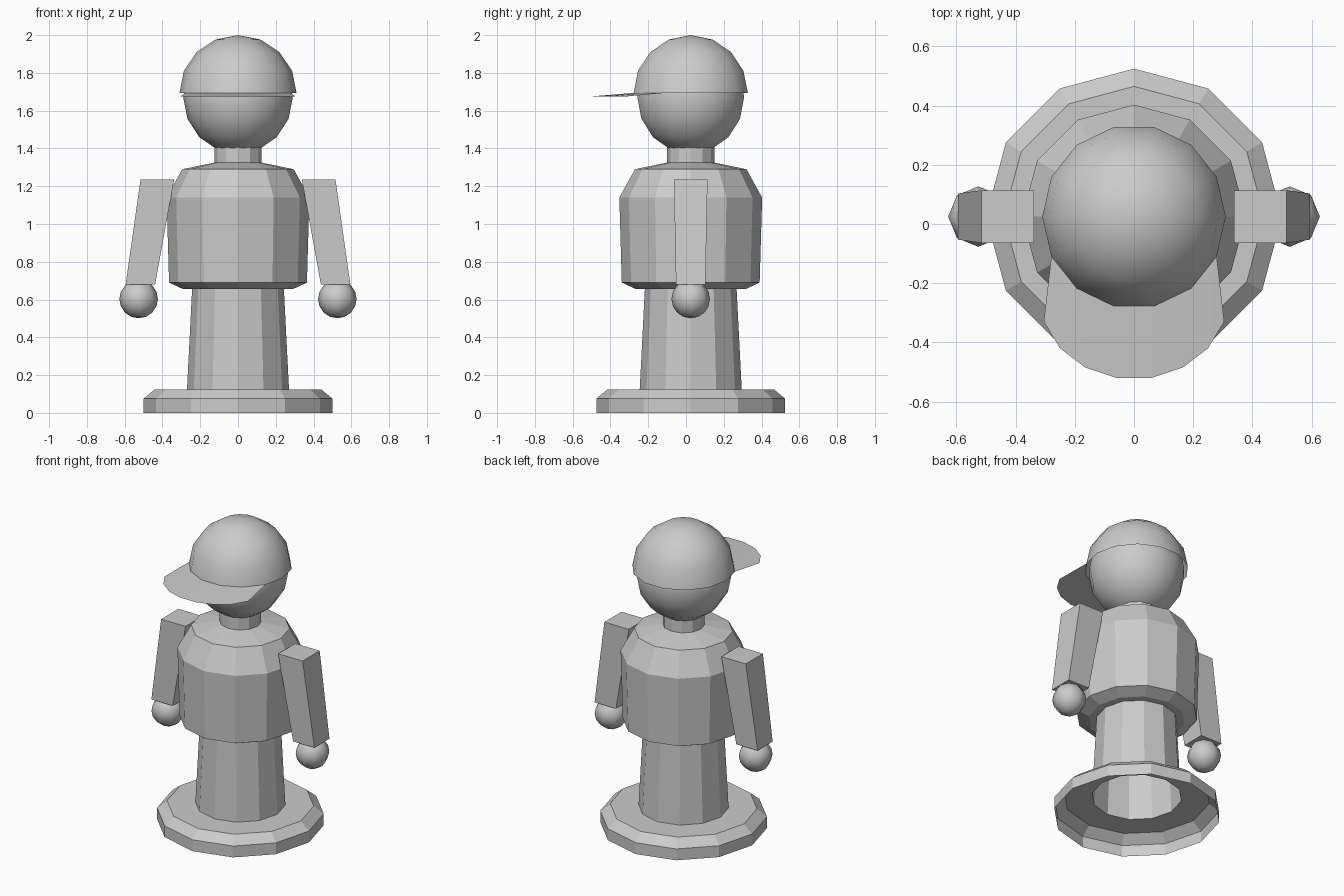
import bpy, bmesh, math
from mathutils import Vector

if "Cube" in bpy.data.objects:
    bpy.data.objects.remove(bpy.data.objects["Cube"])

CY = 0.025  # y of the vertical axis of the figure

grey = bpy.data.materials.new("light grey")
grey.diffuse_color = (0.6, 0.6, 0.6, 1)
grey.use_nodes = True
grey.node_tree.nodes["Principled BSDF"].inputs["Base Color"].default_value = grey.diffuse_color


def finish(bm, name, smooth=False):
    mesh = bpy.data.meshes.new(name)
    bm.to_mesh(mesh)
    bm.free()
    mesh.materials.append(grey)
    for p in mesh.polygons:
        p.use_smooth = smooth
    obj = bpy.data.objects.new(name, mesh)
    bpy.context.collection.objects.link(obj)
    return obj


def lathe(name, profile, sides, smooth=False):
    """Revolve (radius, z) points, bottom to top, around the figure's axis."""
    bm = bmesh.new()
    rings = []
    for r, z in profile:
        rings.append([bm.verts.new((r * math.cos(2 * math.pi * i / sides),
                                    CY + r * math.sin(2 * math.pi * i / sides), z))
                      for i in range(sides)])
    for a, b in zip(rings, rings[1:]):
        for i in range(sides):
            j = (i + 1) % sides
            bm.faces.new((a[i], a[j], b[j], b[i]))
    bmesh.ops.remove_doubles(bm, verts=bm.verts, dist=1e-5)
    return finish(bm, name, smooth)


# Stand, open underneath
lathe("stand", [(0.5, 0), (0.5, 0.075), (0.44, 0.125), (0.27, 0.125)], 12)

# Legs, torso and neck
lathe("legs", [(0.27, 0.125), (0.243, 0.655)], 12)
lathe("torso", [(0.243, 0.655), (0.29, 0.655), (0.365, 0.69), (0.378, 1.14),
                (0.295, 1.29), (0.125, 1.325)], 12)
lathe("neck", [(0.125, 1.325), (0.125, 1.43)], 12)

# Head and cap dome, smooth spheres with few sides
steps = [math.radians(22.5 * k) for k in range(-4, 5)]
lathe("head", [(0.29 * abs(math.cos(a)) if abs(a) < 1.5 else 0,
                1.672 + 0.30 * math.sin(a)) for a in steps], 14, True)
lathe("cap", [(0.31 * math.cos(a) if a < 1.5 else 0,
               1.693 + 0.307 * math.sin(a)) for a in steps[4:]], 14, True)

# Cap brim: thin sheet from the cap edge to a rounded front edge
bm = bmesh.new()
inner = []
for k in range(6):
    a = math.radians(-90) + (k - 2.5) * 2 * math.pi / 14
    inner.append(bm.verts.new((0.31 * math.cos(a), CY + 0.31 * math.sin(a), 1.694)))
half = [(0.06, -0.52), (0.165, -0.485), (0.25, -0.42), (0.305, -0.33)]
edge = [(-x, y) for x, y in reversed(half)] + half
outer = [bm.verts.new((x, y, 1.674)) for x, y in edge]
bm.faces.new((inner[0], outer[0], outer[1]))
for k in range(5):
    bm.faces.new((inner[k], outer[k + 1], outer[k + 2], inner[k + 1]))
bm.faces.new((inner[5], outer[6], outer[7]))
finish(bm, "cap_brim")

for side, s in (("left", 1), ("right", -1)):
    # Arm: tapered block leaning outwards
    bm = bmesh.new()
    bmesh.ops.create_cube(bm, size=2)
    for v in bm.verts:
        top = v.co.z > 0
        cx, h, z = (0.427, 0.089, 1.235) if top else (0.517, 0.078, 0.68)
        v.co = Vector((s * cx + v.co.x * h, CY + v.co.y * h, z))
    finish(bm, side + "_arm")

    # Hand: small smooth ball
    bm = bmesh.new()
    bmesh.ops.create_uvsphere(bm, u_segments=8, v_segments=8, radius=0.102)
    bmesh.ops.translate(bm, verts=bm.verts, vec=(s * 0.526, CY, 0.603))
    finish(bm, side + "_hand", True)
